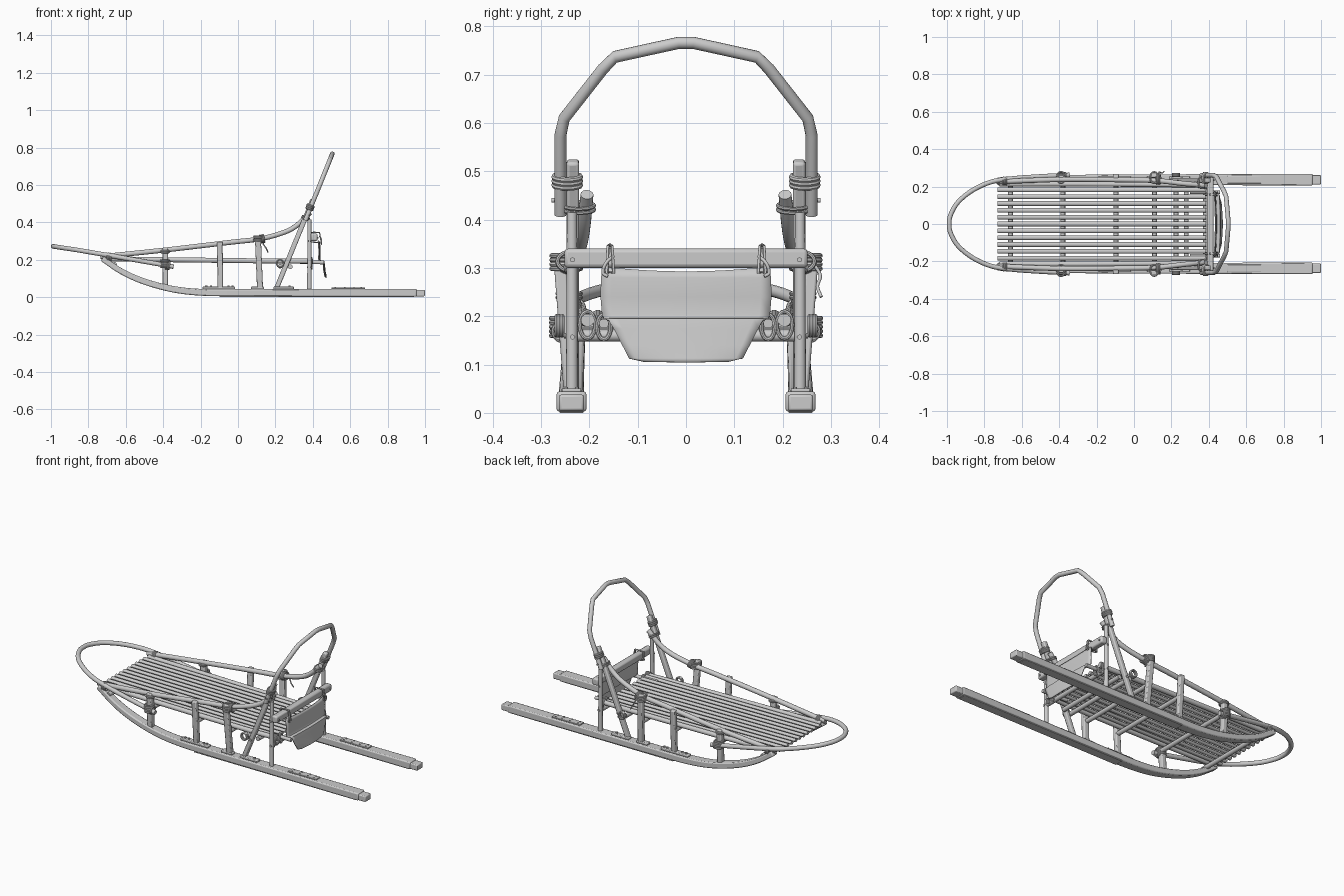
import bpy, bmesh, math
from mathutils import Vector

if "Cube" in bpy.data.objects:
    bpy.data.objects.remove(bpy.data.objects["Cube"])


def smooth_path(pts, n):
    """Catmull-Rom interpolation through the points."""
    p = [Vector(q) for q in pts]
    if n < 2:
        return p
    p = [2 * p[0] - p[1]] + p + [2 * p[-1] - p[-2]]
    out = []
    for i in range(1, len(p) - 2):
        a, b, c, d = p[i - 1:i + 3]
        for k in range(n):
            t = k / n
            out.append(0.5 * (2 * b + (c - a) * t + (2 * a - 5 * b + 4 * c - d) * t * t
                              + (3 * b - a - 3 * c + d) * t ** 3))
    return out + [p[-2]]


def finish(name, bm, mirror=False, bevel=0.0):
    bmesh.ops.recalc_face_normals(bm, faces=bm.faces)
    me = bpy.data.meshes.new(name)
    bm.to_mesh(me)
    bm.free()
    ob = bpy.data.objects.new(name, me)
    bpy.context.collection.objects.link(ob)
    if mirror:
        ob.modifiers.new("mirror", 'MIRROR').use_axis = (False, True, False)
    if bevel:
        b = ob.modifiers.new("bevel", 'BEVEL')
        b.width, b.segments, b.limit_method = bevel, 2, 'ANGLE'
    bpy.ops.object.select_all(action='DESELECT')
    ob.select_set(True)
    bpy.context.view_layer.objects.active = ob
    bpy.ops.object.shade_smooth_by_angle(angle=math.radians(40))
    return ob


def sweep(bm, pts, section, n=1, closed=False, taper=1.0):
    """Sweep a 2D section (sideways, up) along a path."""
    path = [Vector(q) for q in pts] if closed else smooth_path(pts, n)
    m, rings = len(path), []
    for i, p in enumerate(path):
        if closed:
            t = path[(i + 1) % m] - path[i - 1]
        else:
            t = path[min(i + 1, m - 1)] - path[max(i - 1, 0)]
        t.normalize()
        if i == 0:
            side = t.cross(Vector((0, 0, 1)))
            if side.length < 0.2:
                side = Vector((0, 1, 0))
        side = (side - t * side.dot(t)).normalized()
        up = side.cross(t)
        s = 1 + (taper - 1) * i / (m - 1)
        rings.append([bm.verts.new(p + side * u * s + up * v * s) for u, v in section])
    k = len(section)
    for i in range(m if closed else m - 1):
        a, b = rings[i], rings[(i + 1) % m]
        for j in range(k):
            bm.faces.new((a[j], a[(j + 1) % k], b[(j + 1) % k], b[j]))
    if not closed:
        bm.faces.new(rings[0])
        bm.faces.new(rings[-1])


def circle(r, k=14, ry=None):
    return [(r * math.cos(2 * math.pi * i / k), (ry or r) * math.sin(2 * math.pi * i / k)) for i in range(k)]


def rect(w, h):
    return [(-w / 2, -h / 2), (w / 2, -h / 2), (w / 2, h / 2), (-w / 2, h / 2)]


def tube(name, pts, r, n=1, mirror=False, taper=1.0, ry=None):
    bm = bmesh.new()
    sweep(bm, pts, circle(r, ry=ry), n, taper=taper)
    return finish(name, bm, mirror)


def bar(name, pts, w, h, n=1, bevel=0.005, mirror=True, taper=1.0):
    bm = bmesh.new()
    sweep(bm, pts, rect(w, h), n, taper=taper)
    return finish(name, bm, mirror, bevel)


def lashing(name, c, axis, rx, ry, turns=3, pitch=0.008, r=0.0045):
    """Stack of cord loops around an axis."""
    bm = bmesh.new()
    axis = Vector(axis).normalized()
    u = (Vector((0, 1, 0)) - axis * axis.y)
    u = u.normalized() if u.length > 0.1 else Vector((1, 0, 0))
    v = axis.cross(u)
    for k in range(turns):
        o = Vector(c) + axis * (k - (turns - 1) / 2) * pitch
        sweep(bm, [o + u * a + v * b for a, b in circle(rx, 20, ry)], circle(r, 8), closed=True)
    return finish(name, bm, True)


def studs(name, spots, axis, r=0.005, depth=0.004):
    bm = bmesh.new()
    for s in spots:
        p = Vector(s)
        sweep(bm, [p, p + Vector(axis) * depth], circle(r, 10))
    return finish(name, bm, True)


# runners with upturned fronts and stepped tails
bar("runners", [(.955, .237, .0235), (.5, .237, .0235), (0, .237, .0235), (-.2, .237, .026),
                (-.35, .237, .043), (-.5, .235, .083), (-.62, .232, .136), (-.725, .228, .205)],
    .062, .042, n=5, bevel=.006, taper=.68)
bar("runner_tails", [(.93, .237, .021), (.999, .237, .021)], .052, .034)
bar("runner_soles", [(.94, .237, .004), (-.1, .237, .004)], .05, .008, bevel=.002)
bar("foot_pads", [(.5, .237, .047), (.68, .237, .047)], .04, .007, bevel=.002)
studs("foot_pad_studs", [(x, y, .05) for x in (.52, .57, .62, .66) for y in (.226, .248)], (0, 0, 1), .004)

# stanchion shoes on the runners
for nm, a, b in (("middle_shoe", -.19, -.015), ("rear_shoe", .19, .30), ("front_rear_shoe", .07, .14)):
    bar(nm, [(a, .24, .049), (b, .24, .049)], .03, .014, bevel=.004)
studs("shoe_bolts", [(x, .24, .055) for x in (-.17, -.145, -.05, -.03, .275)], (0, 0, 1), .006, .008)

# stanchions
bar("front_stanchion", [(-.39, .238, .055), (-.39, .246, .26)], .03, .03)
bar("middle_stanchion", [(-.095, .24, .04), (-.097, .256, .295)], .026, .03)
bar("rear_stanchion", [(.118, .24, .04), (.106, .262, .33)], .026, .032)
tube("rear_posts", [(.382, .236, .04), (.382, .236, .415)], .0125, mirror=True, taper=.85)
bar("handle_leg", [(.203, .234, .04), (.40, .234, .522)], .026, .026, bevel=.006)

# top rails sweeping up to the handle
tube("top_rails", [(-.735, .226, .216), (-.39, .238, .252), (-.05, .236, .292), (.12, .232, .312),
                   (.25, .218, .348), (.32, .211, .388), (.385, .205, .452)], .0135, n=6, mirror=True)

# handle bow: straight segments with small rounded corners
corner = [(.26, .41), (.26, .575), (.252, .61), (.172, .712), (.147, .737), (.015, .766)]
yz = corner + [(-y, z) for y, z in corner[::-1]]
tube("handle_bow", [(.213 + .404 * (z - .045), y, z) for y, z in yz], .0125)
lashing("handle_binding", (.385, .246, .48), (.4, 0, 1), .027, .017, 3, .009, .006)
lashing("rail_binding", (.362, .222, .425), (.4, 0, 1), .032, .02, 2, .009, .004)
studs("handle_bolts", [(.375, .272, .44), (.36, .246, .43)], (0, 1, 0), .005, .006)

# front brush bow
half = [(-.345, .262, .163), (-.5, .254, .19), (-.65, .243, .216), (-.76, .226, .235), (-.86, .182, .252),
        (-.94, .118, .264), (-.98, .05, .27)]
tube("brush_bow", half + [(-.988, 0, .2715)] + [(x, -y, z) for x, y, z in half[::-1]], .0125, n=4)
lashing("brush_bow_lashing", (-.39, .252, .178), (0, 0, 1), .027, .021, 5, .009, .005)
lashing("brush_bow_cross_lashing", (-.375, .255, .17), (1, 0, -.15), .02, .02, 3)
lashing("front_rail_lashing", (-.39, .242, .243), (0, 0, 1), .024, .021, 2)
lashing("nose_lashing", (-.69, .23, .213), (1, 0, .1), .019, .022, 3)
lashing("rear_stanchion_lashing", (.108, .248, .312), (0, 0, 1), .03, .022, 4, .009, .005)
lashing("rear_stanchion_cross_lashing", (.13, .24, .312), (1, 0, .2), .026, .02, 3)

# bed slats, edge rails and cross bars
bm = bmesh.new()
for i in range(11):
    y = (i - 5) * .0365
    sweep(bm, [(-.73, y, .204), (.385, y, .194)], circle(.0125, 10, .009))
finish("bed_slats", bm)
tube("bed_edge_rails", [(-.72, .213, .205), (-.3, .214, .199), (.2, .21, .193), (.40, .204, .192)], .0135, n=3, mirror=True)
tube("bed_rear_ends", [(.3, .17, .189), (.46, .17, .185)], .010, mirror=True)
for nm, x, z, w in (("nose", -.66, .175, .245), ("front", -.38, .175, .25), ("middle", -.096, .172, .245),
                    ("rear", .11, .168, .25), ("leg", .225, .165, .235), ("back", .28, .163, .22),
                    ("post", .382, .16, .225)):
    tube(nm + "_cross_bar", [(x, -w, z), (x, w, z)], .0125)
lashing("rear_bar_lashing", (.225, .262, .18), (0, 1, 0), .018, .02, 3, .006)
lashing("middle_bar_lashing", (.385, .204, .182), (1, 0, 0), .016, .028, 3)
lashing("rear_end_lashing", (.39, .17, .178), (1, 0, 0), .014, .026, 2)
studs("leg_bolts", [(.255, .248, .16), (.382, .248, .16), (.382, .248, .3)], (0, 1, 0), .006, .005)
studs("post_bolts", [(.393, .235, .157), (.425, .235, .317)], (1, 0, 0), .005, .005)

# rear cross board
bar("rear_cross_board", [(.407, -.252, .32), (.407, .252, .32)], .036, .04, bevel=.008, mirror=False)

# hanging drag mat, folded at mid height
rows = [(.432, .303, .172), (.434, .28, .176), (.436, .24, .177), (.434, .204, .174), (.437, .196, .17),
        (.455, .195, .16), (.459, .175, .15), (.462, .14, .132), (.468, .113, .118), (.469, .105, .085)]
bm = bmesh.new()
grid = []
for r, (x, z, w) in enumerate(rows):
    line = []
    for k in range(-8, 9):
        f = k / 8
        sag = -.010 * (1 - f * f) if r == 0 else 0
        line.append(bm.verts.new((x + .006 * (1 - f * f), f * w, z + sag)))
    grid.append(line)
for a, b in zip(grid, grid[1:]):
    for j in range(16):
        bm.faces.new((a[j], a[j + 1], b[j + 1], b[j]))
mat = finish("drag_mat", bm)
mat.modifiers.new("thickness", 'SOLIDIFY').thickness = .006

# cords tying the mat to the board
for i, (dy, lean) in enumerate(((.150, .01), (.164, -.008))):
    bm = bmesh.new()
    loop = [(.445, .29), (.436, .345), (.407, .347), (.382, .345), (.382, .295), (.407, .294)]
    sweep(bm, [(x, dy + lean * k / 3, z) for k, (x, z) in enumerate(loop)], circle(.0035, 8), closed=True)
    finish("mat_cord_" + str(i), bm, True)
tube("cord_tails", [(.436, .15, .325), (.446, .166, .31), (.445, .172, .29), (.446, .162, .283)], .0035, n=4, mirror=True)
tube("lashing_tail", [(.13, .262, .312), (.135, .278, .285), (.15, .272, .262), (.16, .28, .24)], .0035, n=4)
